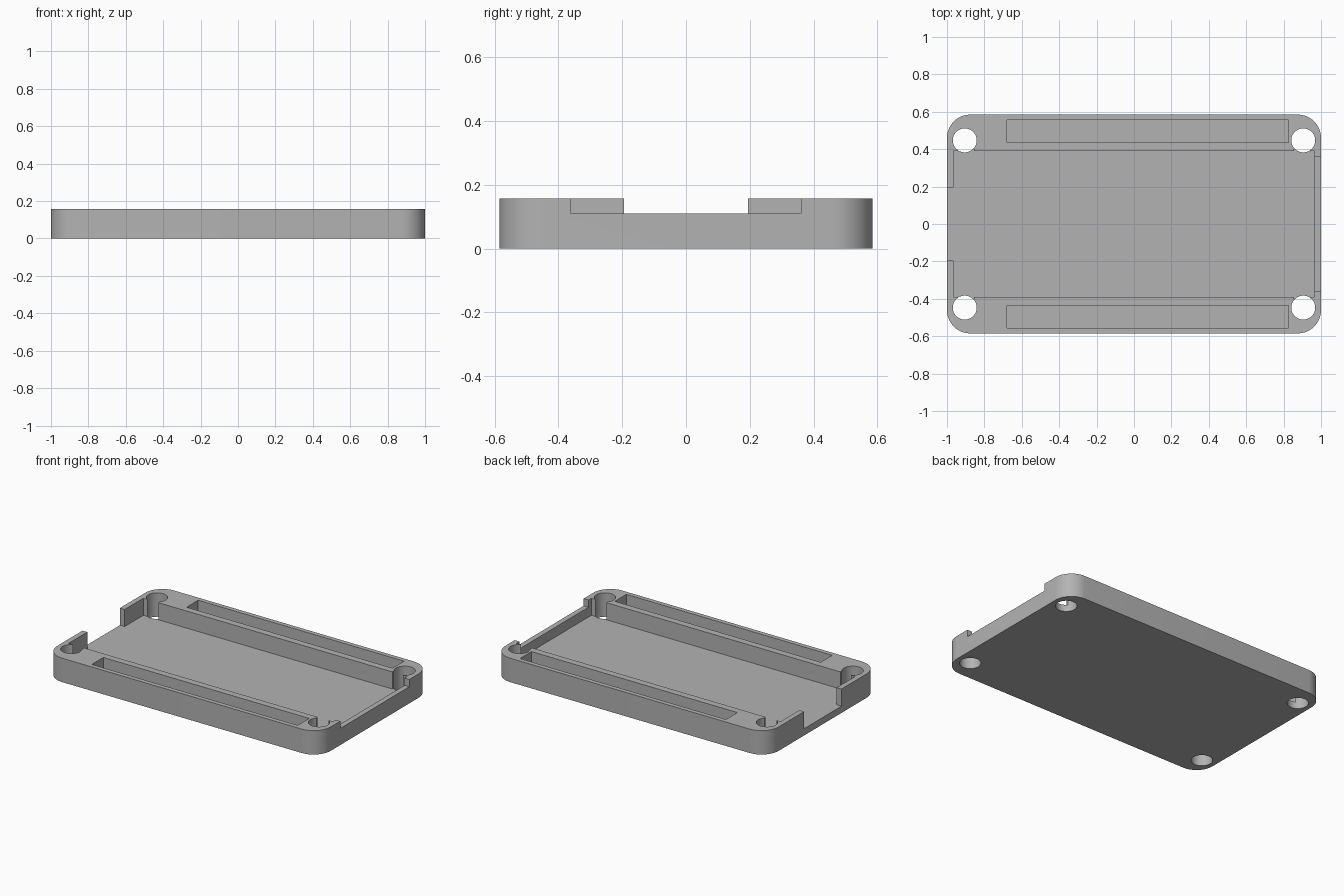
import bpy
import bmesh
from math import radians
from mathutils import Matrix, Vector

HX, HY, TOP, FLOOR = 1.0, 0.585, 0.158, 0.045
ABOVE = TOP + 0.1

cube = bpy.data.objects.get("Cube")
if cube:
    bpy.data.objects.remove(cube, do_unlink=True)

grey = bpy.data.materials.new("plain grey")
grey.use_nodes = True
grey.diffuse_color = (0.45, 0.45, 0.45, 1)
shader = grey.node_tree.nodes["Principled BSDF"]
shader.inputs["Base Color"].default_value = grey.diffuse_color
shader.inputs["Roughness"].default_value = 0.6


def add_object(name, bm):
    mesh = bpy.data.meshes.new(name)
    bm.to_mesh(mesh)
    bm.free()
    mesh.materials.append(grey)
    obj = bpy.data.objects.new(name, mesh)
    bpy.context.collection.objects.link(obj)
    return obj


def box(name, x0, x1, y0, y1, z0, z1, corner=0):
    bm = bmesh.new()
    size = Vector((x1 - x0, y1 - y0, z1 - z0))
    centre = Vector((x0 + x1, y0 + y1, z0 + z1)) / 2
    bmesh.ops.create_cube(bm, size=1, matrix=Matrix.Translation(centre) @ Matrix.Diagonal(size.to_4d()))
    if corner:
        upright = [e for e in bm.edges if abs(e.verts[0].co.z - e.verts[1].co.z) > 0.01]
        bmesh.ops.bevel(bm, geom=upright, offset=corner, segments=12, profile=0.5, affect='EDGES')
    return add_object(name, bm)


def cylinder(name, x, y, radius):
    bm = bmesh.new()
    bmesh.ops.create_cone(bm, cap_ends=True, segments=48, radius1=radius, radius2=radius,
                          depth=1, matrix=Matrix.Translation((x, y, 0)))
    return add_object(name, bm)


# Rounded tray body
tray = box("tray", -HX, HX, -HY, HY, 0, TOP, corner=0.125)

# Main pocket, open gap in one end wall, lowered rim on the other
cutters = [
    box("pocket_cutter", -0.965, 0.965, -0.39, 0.39, FLOOR, ABOVE),
    box("end_gap_cutter", -1.1, -0.9, -0.195, 0.195, FLOOR, ABOVE),
    box("low_rim_cutter", 0.9, 1.1, -0.36, 0.36, 0.11, ABOVE),
]

# Long slots in the side rails, screw holes and their small reliefs
for sy in (-1, 1):
    y0, y1 = sorted((sy * 0.435, sy * 0.555))
    cutters.append(box("slot_cutter", -0.68, 0.825, y0, y1, FLOOR, ABOVE))
    for sx in (-1, 1):
        x0, x1 = sorted((sx * 0.855, sx * 0.905))
        y0, y1 = sorted((sy * 0.35, sy * 0.405))
        cutters.append(box("relief_cutter", x0, x1, y0, y1, FLOOR, ABOVE))
        cutters.append(cylinder("hole_cutter", sx * 0.905, sy * 0.447, 0.064))

# Cut everything out, then drop the cutters
bpy.context.view_layer.objects.active = tray
for cutter in cutters:
    cut = tray.modifiers.new("cut", 'BOOLEAN')
    cut.operation = 'DIFFERENCE'
    cut.solver = 'EXACT'
    cut.object = cutter
    bpy.ops.object.modifier_apply(modifier=cut.name)
    bpy.data.objects.remove(cutter, do_unlink=True)

# Smooth the curved walls and keep the edges crisp
bpy.ops.object.select_all(action='DESELECT')
tray.select_set(True)
bpy.ops.object.shade_smooth_by_angle(angle=radians(30))
